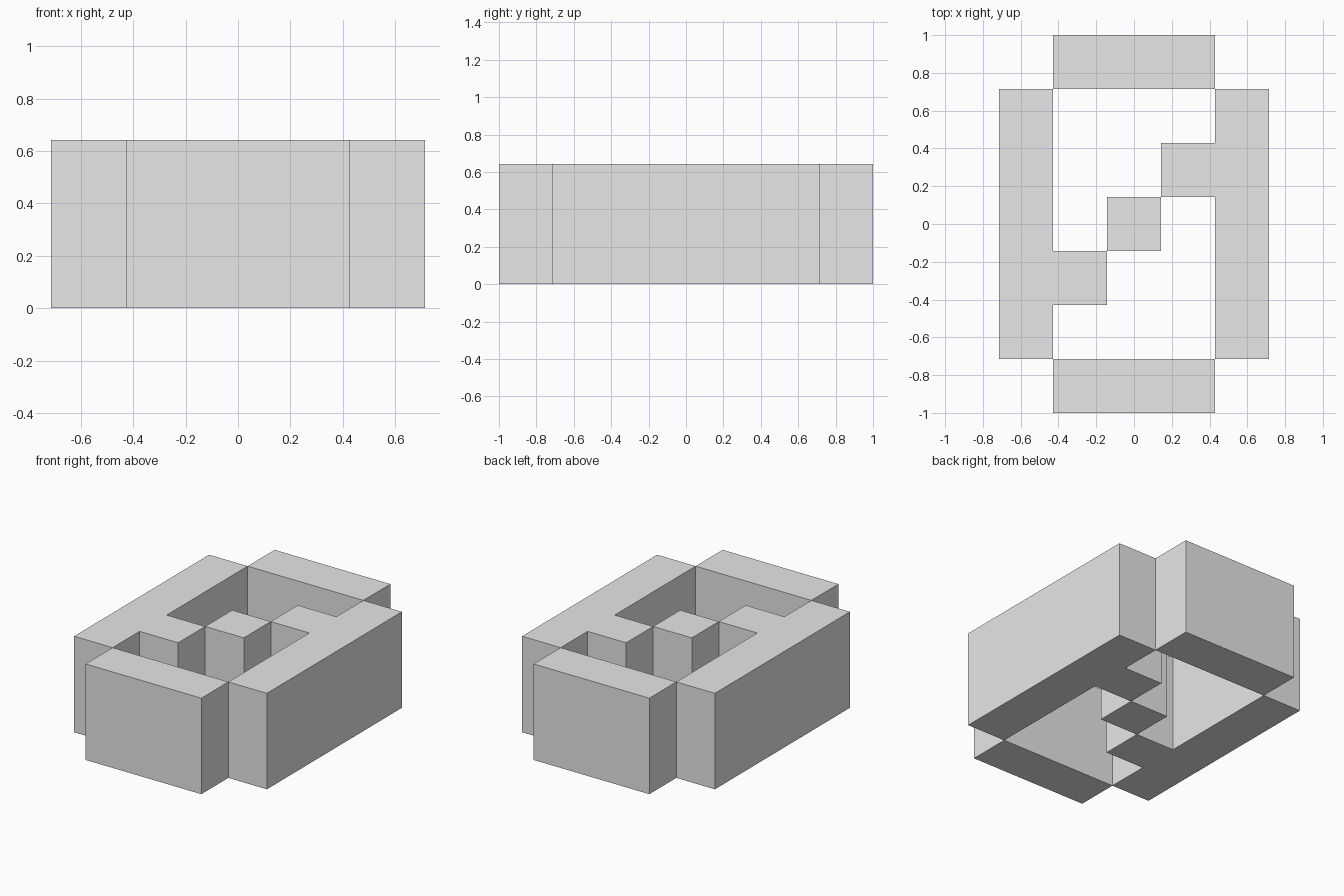
import bpy
import bmesh

cube = bpy.data.objects.get("Cube")
if cube:
    bpy.data.objects.remove(cube, do_unlink=True)

CELL = 2 / 7          # plan grid: 5 cells wide, 7 cells deep
HEIGHT = 2.25 * CELL

grey = bpy.data.materials.new("plain_grey")
grey.use_nodes = True
colour = (0.8, 0.8, 0.8, 1)
grey.diffuse_color = colour
grey.node_tree.nodes["Principled BSDF"].inputs["Base Color"].default_value = colour


def prism(name, outline):
    """Extrude a counter-clockwise outline, given in cells, up from the ground."""
    bm = bmesh.new()
    base = bm.faces.new([bm.verts.new((x * CELL, y * CELL, 0)) for x, y in outline])
    top = bmesh.ops.extrude_face_region(bm, geom=[base], use_keep_orig=True)
    for v in top["geom"]:
        if isinstance(v, bmesh.types.BMVert):
            v.co.z = HEIGHT
    bmesh.ops.recalc_face_normals(bm, faces=bm.faces)
    mesh = bpy.data.meshes.new(name)
    bm.to_mesh(mesh)
    bm.free()
    mesh.materials.append(grey)
    obj = bpy.data.objects.new(name, mesh)
    bpy.context.collection.objects.link(obj)


def box(x0, y0, x1, y1):
    return [(x0, y0), (x1, y0), (x1, y1), (x0, y1)]


# End bars
prism("front_bar", box(-1.5, -3.5, 1.5, -2.5))
prism("back_bar", box(-1.5, 2.5, 1.5, 3.5))

# Side walls, each with an inward tab; one is the other turned half way round
wall = [(1.5, -2.5), (2.5, -2.5), (2.5, 2.5), (1.5, 2.5),
        (1.5, 1.5), (0.5, 1.5), (0.5, 0.5), (1.5, 0.5)]
prism("left_wall", wall)
prism("right_wall", [(-x, -y) for x, y in wall])

# Middle block of the diagonal
prism("centre_block", box(-0.5, -0.5, 0.5, 0.5))
